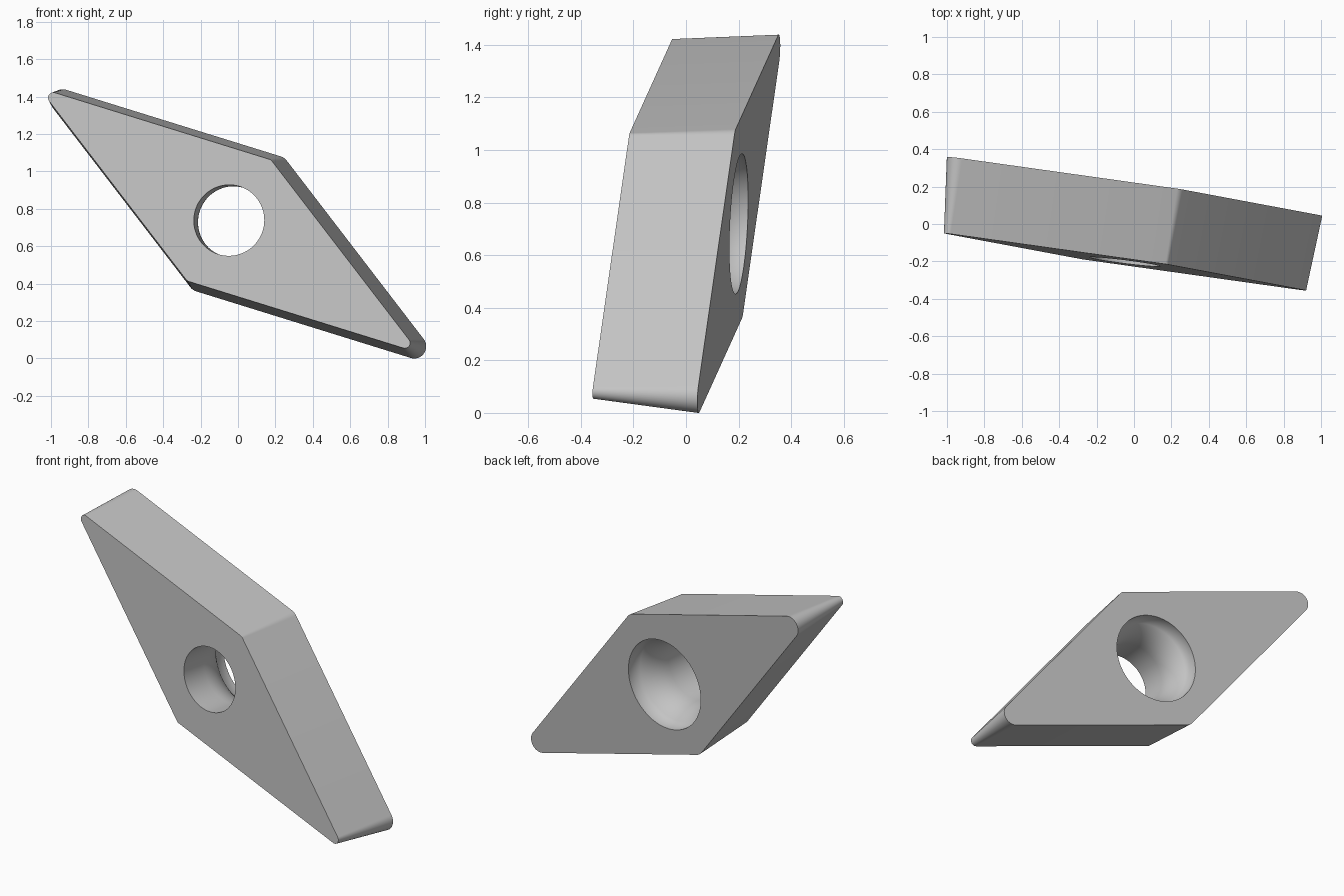
import bpy, bmesh, math
from mathutils import Matrix, Vector

cube = bpy.data.objects.get("Cube")
if cube:
    bpy.data.objects.remove(cube, do_unlink=True)

HALF = math.radians(17.5)          # half of the sharp corner angle
SHORT, NOSE = 0.4315, 0.064        # back face half width and corner radius
THICK, RELIEF = 0.407, 0.0356      # plate thickness and side taper
BORE, MOUTH = 0.19, 0.267          # hole radii at front and back
LIP, BLEND = 0.06, 0.25            # straight lip depth and blend radius
SEGS = 72

# One flat colour
steel = bpy.data.materials.new("grey_steel")
steel.use_nodes = True
colour = (0.55, 0.55, 0.55, 1)
steel.diffuse_color = colour
steel.node_tree.nodes["Principled BSDF"].inputs["Base Color"].default_value = colour

bm = bmesh.new()


def rhombus(inset, z):
    """Ring of a rounded rhombus, shrunk by inset."""
    long_c = SHORT / math.tan(HALF) - NOSE / math.sin(HALF)
    short_c = SHORT - NOSE / math.cos(HALF)
    wide = math.pi / 2 - HALF
    ring = []
    for k in range(4):
        mid = k * math.pi / 2
        dist, spread, n = (long_c, wide, 16) if k % 2 == 0 else (short_c, HALF, 6)
        for i in range(n + 1):
            a = mid - spread + 2 * spread * i / n
            r = NOSE - inset
            ring.append(bm.verts.new((dist * math.cos(mid) + r * math.cos(a),
                                      dist * math.sin(mid) + r * math.sin(a), z)))
    return ring


def circle(r, z):
    turn = 2 * math.pi / SEGS
    return [bm.verts.new((r * math.cos(i * turn), r * math.sin(i * turn), z))
            for i in range(SEGS)]


def skin(a, b):
    for i in range(len(a)):
        j = (i + 1) % len(a)
        bm.faces.new((a[i], a[j], b[j], b[i]))


def cap(outer, inner):
    """Flat face with a round opening."""
    edges = [bm.edges.get((r[i - 1], r[i])) for r in (outer, inner) for i in range(len(r))]
    bmesh.ops.triangle_fill(bm, use_beauty=True, edges=edges)


# Tapered outer wall
front, back = rhombus(RELIEF, 0), rhombus(0, THICK)
skin(front, back)

# Hole wall: straight bore, curved seat, straight lip
sweep = math.acos(1 - (MOUTH - BORE) / BLEND)
seat_z = THICK - LIP - BLEND * math.sin(sweep)
profile = [(BORE, 0)]
for i in range(9):
    a = sweep * i / 8
    profile.append((BORE + BLEND * (1 - math.cos(a)), seat_z + BLEND * math.sin(a)))
profile.append((MOUTH, THICK))
rings = [circle(r, z) for r, z in profile]
for lower, upper in zip(rings, rings[1:]):
    skin(lower, upper)

# Front and back faces
cap(front, rings[0])
cap(back, rings[-1])
bmesh.ops.recalc_face_normals(bm, faces=bm.faces)

mesh = bpy.data.meshes.new("cutting_insert")
bm.to_mesh(mesh)
bm.free()
mesh.materials.append(steel)
insert = bpy.data.objects.new("cutting_insert", mesh)
bpy.context.collection.objects.link(insert)

# Tilted pose: long axis, short axis, thickness axis
long_axis = Vector((-0.813, 0.129, 0.567)).normalized()
depth = long_axis.cross(Vector((0.568, -0.033, 0.822))).normalized()
short_axis = depth.cross(long_axis)
pose = Matrix((long_axis, short_axis, depth)).transposed().to_4x4()
insert.matrix_world = Matrix.Translation((-0.048, -0.2025, 0.738)) @ pose

bpy.context.view_layer.objects.active = insert
insert.select_set(True)
bpy.ops.object.shade_smooth_by_angle(angle=math.radians(50))
